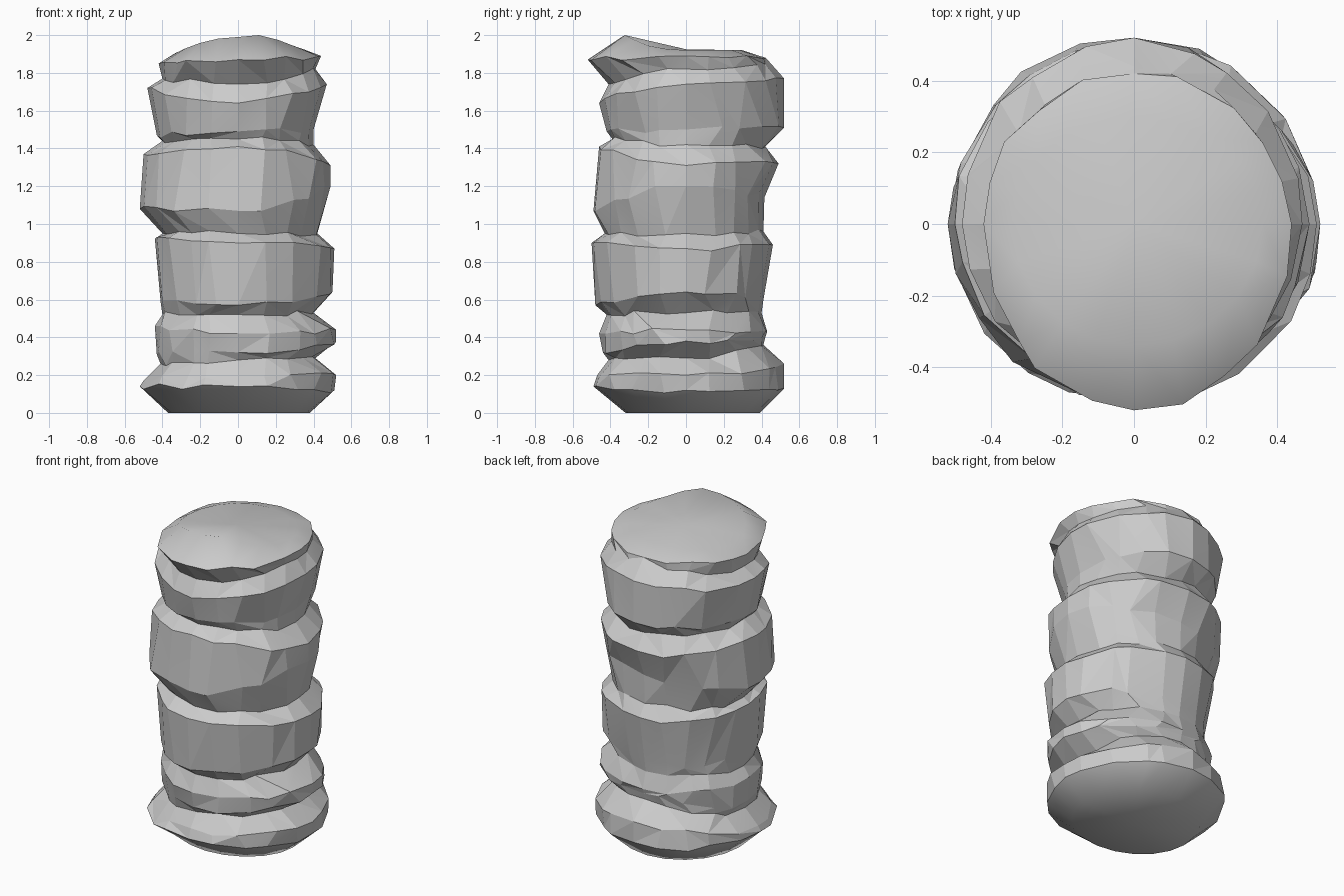
import bpy, bmesh, random
from math import sin, cos, tau

if "Cube" in bpy.data.objects:
    bpy.data.objects.remove(bpy.data.objects["Cube"])

random.seed(4)
SIDES = 20

# Each ring: reach to left, right, front, back, then its height at those four sides
rings = [
    (.37, .38, .32, .39, 0, 0, 0, 0),                    # foot
    (.52, .51, .49, .52, .14, .12, .14, .13),            # bottom stone
    (.50, .52, .47, .52, .17, .20, .20, .26),
    (.41, .41, .41, .41, .26, .29, .28, .36),            # groove
    (.43, .52, .44, .42, .31, .38, .32, .40),            # thin stone
    (.44, .52, .46, .43, .46, .44, .42, .43),
    (.40, .40, .42, .40, .52, .53, .52, .53),            # groove
    (.41, .50, .48, .41, .59, .64, .57, .60),            # third stone
    (.44, .51, .50, .46, .92, .87, .90, .89),
    (.40, .42, .43, .41, .95, .95, .95, .96),            # groove
    (.52, .49, .49, .415, 1.08, 1.20, 1.07, 1.14),       # fourth stone
    (.50, .49, .46, .49, 1.37, 1.31, 1.41, 1.32),
    (.40, .40, .39, .42, 1.44, 1.42, 1.45, 1.41),        # groove
    (.43, .40, .42, .52, 1.47, 1.50, 1.49, 1.51),        # fifth stone
    (.48, .47, .46, .52, 1.72, 1.74, 1.64, 1.77),
    (.40, .41, .41, .44, 1.77, 1.82, 1.74, 1.86),        # groove
    (.42, .44, .52, .42, 1.85, 1.89, 1.87, 1.88),        # cap stone rim
    (.34, .36, .34, .30, 1.90, 1.92, 1.99, 1.92),        # cap stone crown
]
LAST = len(rings) - 1


def add_ring(bm, data, wobble):
    left, right, front, back, zl, zr, zf, zb = data
    verts = []
    for i in range(SIDES):
        axis = i % (SIDES // 4) == 0
        a = tau * (i + (0 if axis else random.uniform(-12, 12) * wobble)) / SIDES
        c, s = cos(a), sin(a)
        k = 1 if axis else 1 + random.uniform(-wobble, wobble)
        dz = 0 if axis else random.uniform(-wobble, wobble) * .7
        x = c * (right if c > 0 else left) * k
        y = s * (back if s > 0 else front) * k
        z = c * c * (zr if c > 0 else zl) + s * s * (zb if s > 0 else zf)
        verts.append(bm.verts.new((x, y, z + dz)))
    return verts


# Rough stacked-stone column, lofted ring by ring
bm = bmesh.new()
loops = [add_ring(bm, r, 0 if n in (0, LAST) else .022)
         for n, r in enumerate(rings)]
loops[LAST][SIDES - 4].co.z = 2.0   # highest point of the crown
loops[LAST][SIDES - 3].co.z = 1.975
soft = set()
for n, (lo, hi) in enumerate(zip(loops, loops[1:])):
    for i in range(SIDES):
        j = (i + 1) % SIDES
        # Random diagonals give the chipped facets
        if random.random() < .5:
            tris = (lo[i], lo[j], hi[j]), (lo[i], hi[j], hi[i])
        else:
            tris = (lo[i], lo[j], hi[i]), (lo[j], hi[j], hi[i])
        faces = [bm.faces.new(t) for t in tris]
        if n in (0, LAST - 1):
            soft.update(faces)

# Underside and sloping crown, softly rounded into the rims
for loop, z in ((loops[0], 0), (loops[LAST], 1.925)):
    middle = bm.verts.new((0, 0, z))
    for i in range(SIDES):
        soft.add(bm.faces.new((loop[i], loop[(i + 1) % SIDES], middle)))
bmesh.ops.recalc_face_normals(bm, faces=bm.faces)

# Smooth the crown and foot, keep every other ridge crisp
for f in bm.faces:
    f.smooth = True
for e in bm.edges:
    both_soft = all(f in soft for f in e.link_faces)
    e.smooth = both_soft or e.calc_face_angle(0) < .12

mesh = bpy.data.meshes.new("stone_column")
bm.to_mesh(mesh)
bm.free()
column = bpy.data.objects.new("stone_column", mesh)
bpy.context.collection.objects.link(column)
